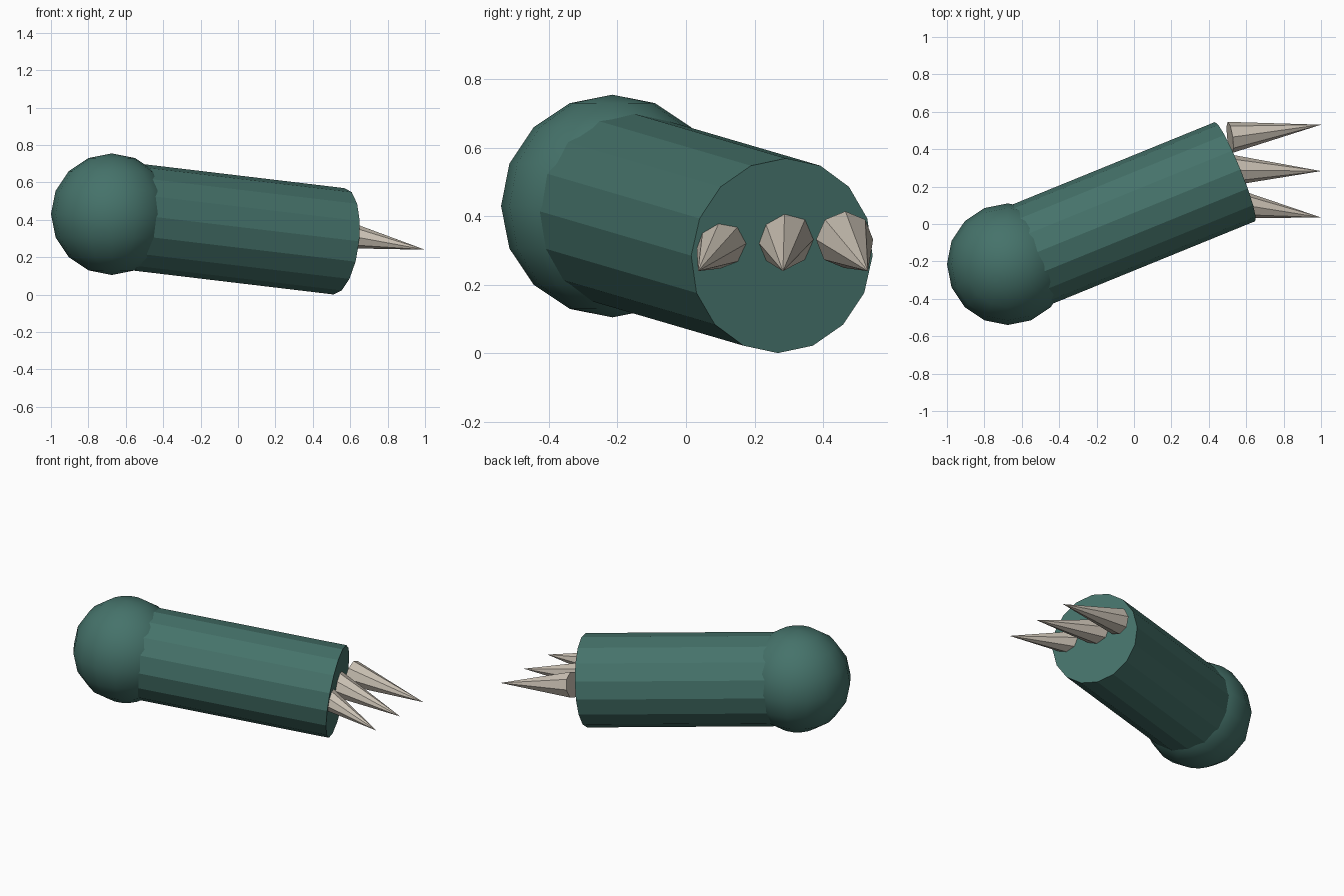
import bpy
from mathutils import Vector

if "Cube" in bpy.data.objects:
    bpy.data.objects.remove(bpy.data.objects["Cube"])


def material(name, rgb):
    m = bpy.data.materials.new(name)
    m.diffuse_color = (*rgb, 1)
    m.use_nodes = True
    m.node_tree.nodes["Principled BSDF"].inputs["Base Color"].default_value = m.diffuse_color
    return m


def cone_between(name, start, end, r1, r2, sides, mat):
    # tapered solid running from start to end, flat shaded
    a, b = Vector(start), Vector(end)
    d = b - a
    bpy.ops.mesh.primitive_cone_add(
        vertices=sides, radius1=r1, radius2=r2, depth=d.length,
        location=(a + b) / 2, rotation=d.to_track_quat('Z', 'Y').to_euler())
    ob = bpy.context.object
    ob.name = name
    ob.data.materials.append(mat)
    return ob


skin = material("green_skin", (0.06, 0.17, 0.145))
horn = material("claw_horn", (0.60, 0.54, 0.46))

# rounded joint at the upper end
joint = (-0.675, -0.215, 0.43)
bpy.ops.mesh.primitive_uv_sphere_add(segments=16, ring_count=8, radius=0.325, location=joint)
ball = bpy.context.object
ball.name = "joint_ball"
ball.data.materials.append(skin)
bpy.ops.object.shade_smooth()

# limb
cone_between("limb", joint, (0.54, 0.28, 0.285), 0.286, 0.286, 16, skin)

# three fanned claws
for i, side in enumerate((-1, 0, 1)):
    cone_between(f"claw_{i + 1}", (0.513, 0.288 + 0.175 * side, 0.332),
                 (1.0, 0.283 + 0.248 * side, 0.24), 0.084, 0, 8, horn)
